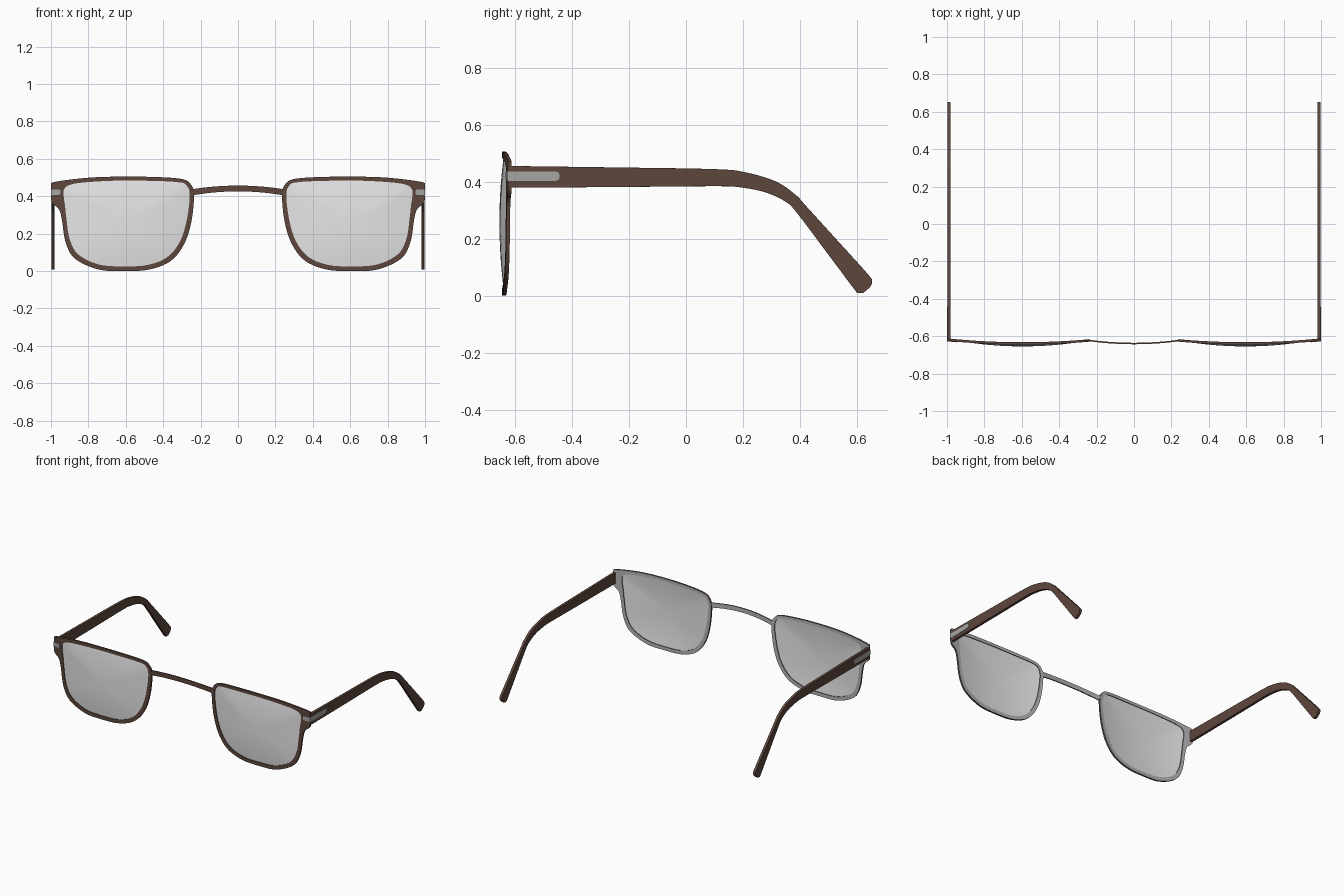
import bpy, bmesh
from mathutils import Vector

if "Cube" in bpy.data.objects:
    bpy.data.objects.remove(bpy.data.objects["Cube"])


def material(name, rgba):
    m = bpy.data.materials.new(name)
    m.diffuse_color = rgba
    m.use_nodes = True
    m.node_tree.nodes["Principled BSDF"].inputs["Base Color"].default_value = m.diffuse_color
    return m


BROWN = material("brown acetate", (0.110, 0.063, 0.046, 1))
GREY = material("grey inner face", (0.46, 0.46, 0.46, 1))
METAL = material("silver metal", (0.38, 0.38, 0.37, 1))
GLASS = material("lens clear grey", (0.9, 0.9, 0.9, 0.55))


def spline(pts, closed, steps=5):
    """Catmull-Rom curve through 2D points."""
    n, out = len(pts), []
    get = (lambda i: Vector(pts[i % n])) if closed else (lambda i: Vector(pts[max(0, min(n - 1, i))]))
    for i in range(n if closed else n - 1):
        a, b, c, d = (get(i + k) for k in (-1, 0, 1, 2))
        for s in range(steps):
            t = s / steps
            out.append(0.5 * (2 * b + (c - a) * t + (2 * a - 5 * b + 4 * c - d) * t * t
                              + (3 * b - a - 3 * c + d) * t ** 3))
    if not closed:
        out.append(get(n - 1))
    return out


def finish(name, bm, mats, mirror=True, bevel=0):
    bmesh.ops.recalc_face_normals(bm, faces=bm.faces)
    if len(mats) > 1:  # second colour goes on the faces turned to the wearer
        bm.normal_update()
        for f in bm.faces:
            f.material_index = 1 if f.normal.y > 0.7 else 0
    me = bpy.data.meshes.new(name)
    bm.to_mesh(me)
    bm.free()
    ob = bpy.data.objects.new(name, me)
    bpy.context.collection.objects.link(ob)
    for m in mats:
        me.materials.append(m)
    bpy.ops.object.select_all(action='DESELECT')
    ob.select_set(True)
    bpy.context.view_layer.objects.active = ob
    bpy.ops.object.shade_smooth_by_angle(angle=0.6)
    if bevel:
        b = ob.modifiers.new("soft edges", 'BEVEL')
        b.width, b.segments, b.limit_method = bevel, 2, 'ANGLE'
        b.angle_limit = 0.8
    if mirror:
        mod = ob.modifiers.new("other side", 'MIRROR')
        mod.use_mirror_merge = False
    return ob


def slab(name, a, b, front, back, mats, closed=False, **kw):
    """Solid band between two matching 2D curves, front and back map to 3D."""
    bm = bmesh.new()
    rows = [[bm.verts.new(f(p)) for f, p in ((front, p), (front, q), (back, q), (back, p))]
            for p, q in zip(a, b)]
    n = len(rows)
    for i in range(n if closed else n - 1):
        r, s = rows[i], rows[(i + 1) % n]
        for k in range(4):
            bm.faces.new((r[k], r[(k + 1) % 4], s[(k + 1) % 4], s[k]))
    if not closed:
        bm.faces.new(rows[0])
        bm.faces.new(rows[-1])
    return finish(name, bm, mats, **kw)


CX, CZ = 0.595, 0.26


def rim_y(x):
    return -0.645 + 0.017 * ((x - CX) / 0.37) ** 2


# Lens opening and rim outline, matching point for point (x, z)
inner = [(.28, .463), (.258, .41), (.275, .267), (.312, .155), (.38, .073), (.485, .032),
         (.607, .025), (.74, .034), (.852, .087), (.90, .17), (.917, .278), (.925, .35),
         (.932, .40), (.928, .44), (.885, .465), (.767, .478), (.607, .484), (.42, .481), (.32, .475)]
outer = [(.255, .467), (.235, .41), (.25, .26), (.29, .14), (.362, .052), (.475, .008),
         (.607, .0), (.745, .008), (.872, .066), (.922, .155), (.941, .27), (.957, .33),
         (.997, .37), (1.0, .45), (.992, .474), (.80, .499), (.607, .505), (.42, .502), (.30, .492)]
hole = spline(inner, True)
edge = [Vector((min(p.x, 0.999), max(p.y, 0))) for p in spline(outer, True)]

# Rims with their end pieces
slab("rim", edge, hole, lambda p: (p.x, rim_y(p.x), p.y),
     lambda p: (p.x, rim_y(p.x) + 0.013, p.y), [BROWN, GREY], closed=True)

# Domed lenses, thin closed shells made of shrinking rings
bm = bmesh.new()
RINGS = 8


def dome(p, r, depth):
    x, z = CX + (p.x - CX) * r, CZ + (p.y - CZ) * r
    return bm.verts.new((x, rim_y(x) + 0.005 - 0.0145 * (1 - r * r) + depth, z))


borders = []
n = len(hole)
for depth in (0, 0.003):
    rings = [[dome(p, 1.004 * (1 - k / RINGS), depth) for p in hole] for k in range(RINGS)]
    mid = dome(hole[0], 0, depth)
    for i in range(n):
        j = (i + 1) % n
        for r, s in zip(rings, rings[1:]):
            bm.faces.new((r[i], r[j], s[j], s[i]))
        bm.faces.new((rings[-1][i], rings[-1][j], mid))
    borders.append(rings[0])
for i in range(n):
    j = (i + 1) % n
    bm.faces.new((borders[0][i], borders[0][j], borders[1][j], borders[1][i]))
finish("lens", bm, [GLASS])

# Bridge arching forward and up
xs = [-0.247 + 0.494 * i / 24 for i in range(25)]
top = [Vector((x, 0.457 - 0.02 * (x / 0.247) ** 2)) for x in xs]
bottom = [Vector((x, 0.426 - 0.022 * (x / 0.247) ** 2)) for x in xs]


def bridge_y(x):
    return -0.643 + 0.017 * (x / 0.247) ** 2


slab("bridge", top, bottom, lambda p: (p.x, bridge_y(p.x), p.y),
     lambda p: (p.x, bridge_y(p.x) + 0.008, p.y), [BROWN, GREY], mirror=False)

# Temples with bent ear tips (y, z)
upper = [(-.618, .455), (-.25, .45), (.10, .444), (.207, .433), (.312, .402), (.382, .356),
         (.428, .307), (.54, .184), (.635, .079), (.653, .052), (.646, .030)]
lower = [(-.618, .379), (-.25, .381), (.10, .384), (.19, .380), (.277, .363), (.347, .331),
         (.387, .293), (.50, .143), (.590, .023), (.603, .010), (.622, .010)]
slab("temple", spline(upper, False), spline(lower, False), lambda p: (0.998, p.x, p.y),
     lambda p: (0.98, p.x, p.y), [BROWN], bevel=0.004)

# Metal inlay plates on the temple side and on the front corner
slab("temple_plate",
     [Vector(p) for p in ((-.628, .436), (-.458, .436), (-.447, .432), (-.443, .424))],
     [Vector(p) for p in ((-.628, .402), (-.458, .402), (-.447, .406), (-.443, .414))],
     lambda p: (1.0, p.x, p.y), lambda p: (0.995, p.x, p.y), [METAL])
slab("front_plate",
     [Vector(p) for p in ((.948, .426), (.951, .433), (.958, .437), (1.0, .437))],
     [Vector(p) for p in ((.948, .418), (.951, .411), (.958, .407), (1.0, .407))],
     lambda p: (p.x, rim_y(p.x) - 0.003, p.y), lambda p: (p.x, rim_y(p.x) + 0.002, p.y), [METAL])
